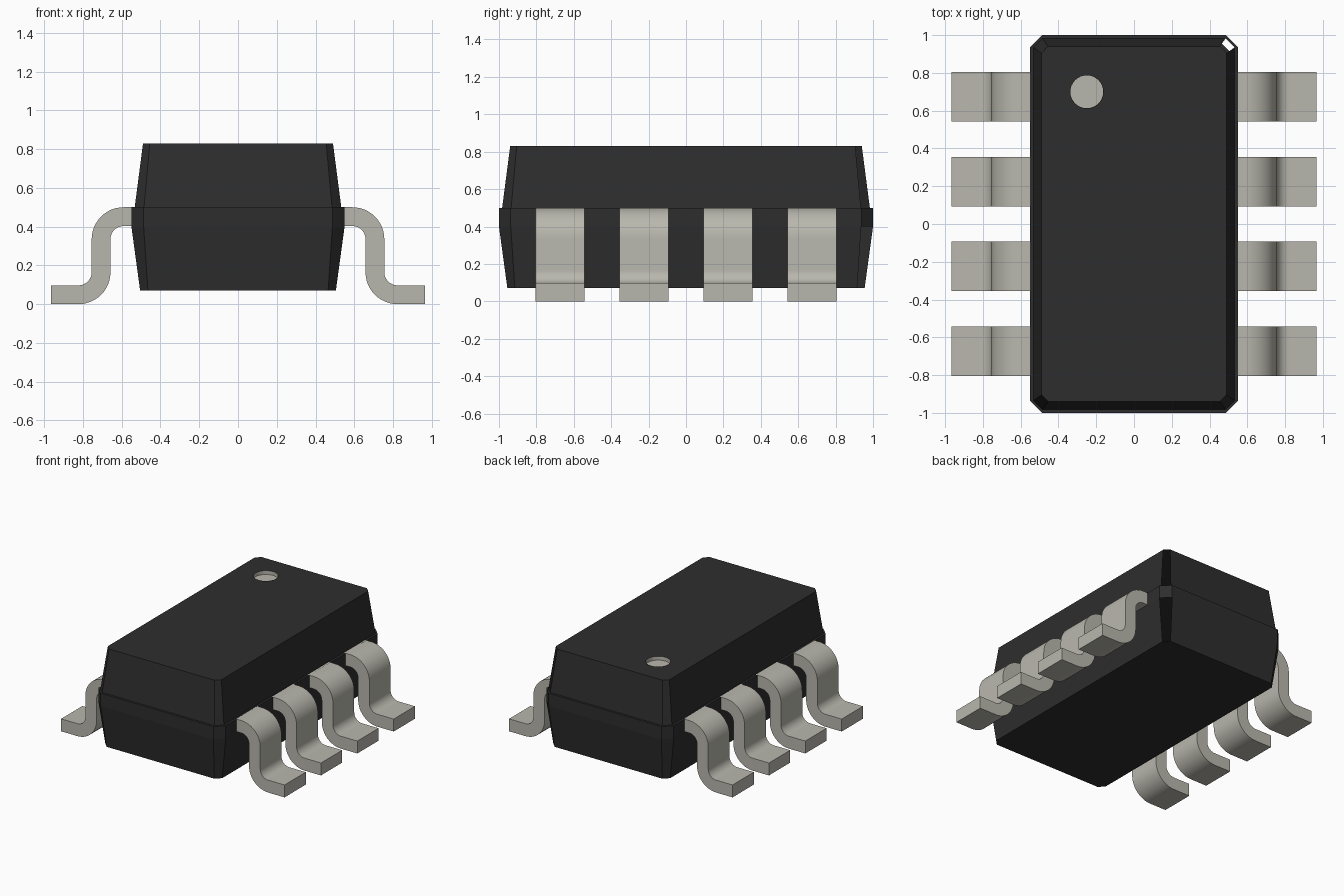
import bpy, bmesh, math
from mathutils import Vector

cube = bpy.data.objects.get("Cube")
if cube:
    bpy.data.objects.remove(cube, do_unlink=True)


def material(name, colour):
    m = bpy.data.materials.new(name)
    m.use_nodes = True
    m.diffuse_color = colour
    m.node_tree.nodes["Principled BSDF"].inputs["Base Color"].default_value = colour
    return m


BLACK = material("black_plastic", (0.027, 0.027, 0.027, 1))
METAL = material("tinned_metal", (0.485, 0.475, 0.42, 1))


def finish(name, bm, mat, smooth=False):
    mesh = bpy.data.meshes.new(name)
    bm.to_mesh(mesh)
    bm.free()
    mesh.materials.append(mat)
    ob = bpy.data.objects.new(name, mesh)
    bpy.context.collection.objects.link(ob)
    if smooth:
        bpy.ops.object.select_all(action='DESELECT')
        ob.select_set(True)
        bpy.context.view_layer.objects.active = ob
        bpy.ops.object.shade_smooth_by_angle(angle=math.radians(30))
    return ob


def ring(bm, x, y, c, z):
    """Counter-clockwise rectangle with cut corners; edge 1 is the +x +y corner."""
    pts = [(x, y - c), (x - c, y), (-x + c, y), (-x, y - c),
           (-x, -y + c), (-x + c, -y), (x - c, -y), (x, -y + c)]
    return [bm.verts.new((px, py, z)) for px, py in pts]


def circle(bm, cx, cy, r, z, n=32):
    return [bm.verts.new((cx + r * math.cos(2 * math.pi * i / n),
                          cy + r * math.sin(2 * math.pi * i / n), z)) for i in range(n)]


DOT = (-0.25, 0.70, 0.087)
TOP = 0.83

# Body: stacked cut-corner outlines with a ledge at the parting line
bm = bmesh.new()
rings = [ring(bm, *r) for r in [(0.505, 0.955, 0.04, 0.07), (0.55, 1.0, 0.063, 0.40),
                                (0.55, 1.0, 0.063, 0.50), (0.533, 0.983, 0.048, 0.50),
                                (0.49, 0.94, 0.035, TOP)]]
for level, (a, b) in enumerate(zip(rings, rings[1:])):
    for i in range(8):
        # the sloped faces of one corner are open
        if i == 0 and level in (0, 3):
            continue
        j = (i + 1) % 8
        bm.faces.new((a[i], a[j], b[j], b[i]))
bm.faces.new(rings[0][::-1])
# Top face with a round opening
edges = []
for loop in (rings[-1], circle(bm, *DOT, TOP)):
    for v, w in zip(loop, loop[1:] + loop[:1]):
        edges.append(bm.edges.get((v, w)) or bm.edges.new((v, w)))
bmesh.ops.triangle_fill(bm, use_beauty=True, use_dissolve=False, edges=edges,
                        normal=Vector((0, 0, 1)))
for f in bm.faces:
    f.normal_update()
    if f.calc_center_median().z > TOP - 0.001 and f.normal.z < 0:
        f.normal_flip()
finish("body", bm, BLACK)

# Shallow cup marking the first pin
bm = bmesh.new()
rim, floor = circle(bm, *DOT, TOP), circle(bm, *DOT, TOP - 0.03)
for i in range(len(rim)):
    j = (i + 1) % len(rim)
    bm.faces.new((rim[i], rim[j], floor[j], floor[i]))
bm.faces.new(floor)
finish("pin_one_dimple", bm, METAL, True)


def arc(cx, cz, r, a0, a1, n=12):
    return [(cx + r * math.cos(math.radians(a0 + (a1 - a0) * i / n)),
             cz + r * math.sin(math.radians(a0 + (a1 - a0) * i / n))) for i in range(n + 1)]


# Gull-wing leg outline in x and z: upper skin outward, then lower skin back
THICK, BIG, SMALL = 0.097, 0.165, 0.068
upper = [(0.535, 0.5)] + arc(0.59, 0.335, BIG, 90, 0) \
    + arc(0.823, 0.165, SMALL, 180, 270) + [(0.965, THICK)]
lower = [(0.535, 0.5 - THICK)] + arc(0.59, 0.335, SMALL, 90, 0) \
    + arc(0.823, 0.165, BIG, 180, 270) + [(0.965, 0.0)]
WIDTH = 0.262


def leg(name, side, y):
    bm = bmesh.new()
    rows = []
    for (ux, uz), (lx, lz) in zip(upper, lower):
        y0, y1 = y - WIDTH / 2, y + WIDTH / 2
        rows.append([bm.verts.new(p) for p in (
            (side * ux, y0, uz), (side * ux, y1, uz), (side * lx, y1, lz), (side * lx, y0, lz))])
    for a, b in zip(rows, rows[1:]):
        for i in range(4):
            j = (i + 1) % 4
            bm.faces.new((a[i], a[j], b[j], b[i]))
    bm.faces.new(rows[0])
    bm.faces.new(rows[-1])
    bmesh.ops.recalc_face_normals(bm, faces=bm.faces)
    finish(name, bm, METAL, True)


for side, label in ((1, "left"), (-1, "right")):
    for n in range(4):
        leg(f"{label}_leg_{n + 1}", side, 0.673 - n * 0.4487)
